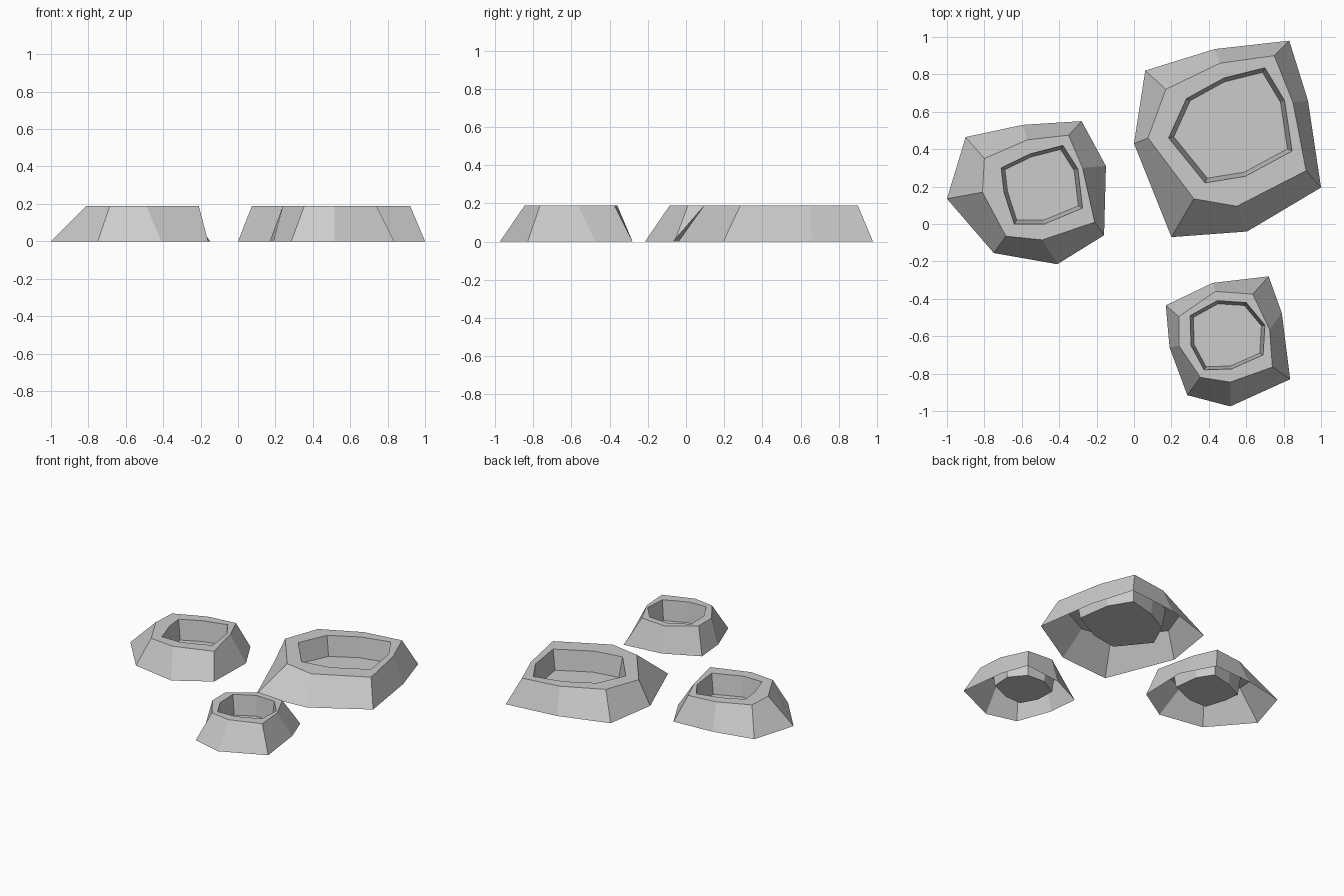
import bpy, bmesh
from mathutils import Vector

TOP, FLOOR = 0.19, 0.04


def crater(name, foot, crest, rim, floor_scale):
    """Loft foot -> crest -> rim -> floor; the underside stays open."""
    c = sum((Vector(p) for p in rim), Vector((0, 0))) / len(rim)
    floor = [c + (Vector(p) - c) * floor_scale for p in rim]
    bm = bmesh.new()
    rings = [[bm.verts.new((p[0], p[1], z)) for p in ring]
             for ring, z in ((foot, 0), (crest, TOP), (rim, TOP), (floor, FLOOR))]
    n = len(foot)
    for a, b in zip(rings, rings[1:]):
        for i in range(n):
            j = (i + 1) % n
            # outlines run clockwise seen from above
            bm.faces.new((a[j], a[i], b[i], b[j]))
    bm.faces.new(rings[-1][::-1])
    me = bpy.data.meshes.new(name)
    bm.to_mesh(me)
    bm.free()
    ob = bpy.data.objects.new(name, me)
    bpy.context.collection.objects.link(ob)


# Large crater, back right
crater("large_crater",
       [(0, .43), (.06, .82), (.43, .935), (.83, .98),
        (.93, .66), (1, .195), (.605, -.04), (.2, -.07)],
       [(.075, .46), (.17, .72), (.46, .86), (.75, .90),
        (.85, .65), (.92, .285), (.55, .095), (.32, .135)],
       [(.185, .46), (.28, .67), (.48, .78), (.70, .835),
        (.805, .66), (.845, .39), (.595, .255), (.38, .22)], .92)

# Medium crater, left
crater("medium_crater",
       [(-1, .135), (-.9, .465), (-.595, .53), (-.28, .55),
        (-.15, .31), (-.16, -.06), (-.41, -.215), (-.75, -.155)],
       [(-.81, .17), (-.80, .35), (-.57, .45), (-.35, .475),
        (-.275, .30), (-.21, .01), (-.49, -.085), (-.685, -.065)],
       [(-.695, .17), (-.71, .30), (-.555, .375), (-.38, .42),
        (-.30, .295), (-.275, .085), (-.48, 0), (-.64, 0)], .90)

# Small crater, front right
crater("small_crater",
       [(.19, -.66), (.17, -.435), (.42, -.315), (.72, -.28),
        (.79, -.475), (.835, -.83), (.515, -.975), (.285, -.915)],
       [(.24, -.65), (.24, -.495), (.435, -.36), (.635, -.375),
        (.725, -.565), (.74, -.765), (.515, -.845), (.355, -.82)],
       [(.305, -.65), (.30, -.49), (.445, -.41), (.60, -.42),
        (.70, -.54), (.69, -.70), (.52, -.775), (.375, -.78)], .91)
